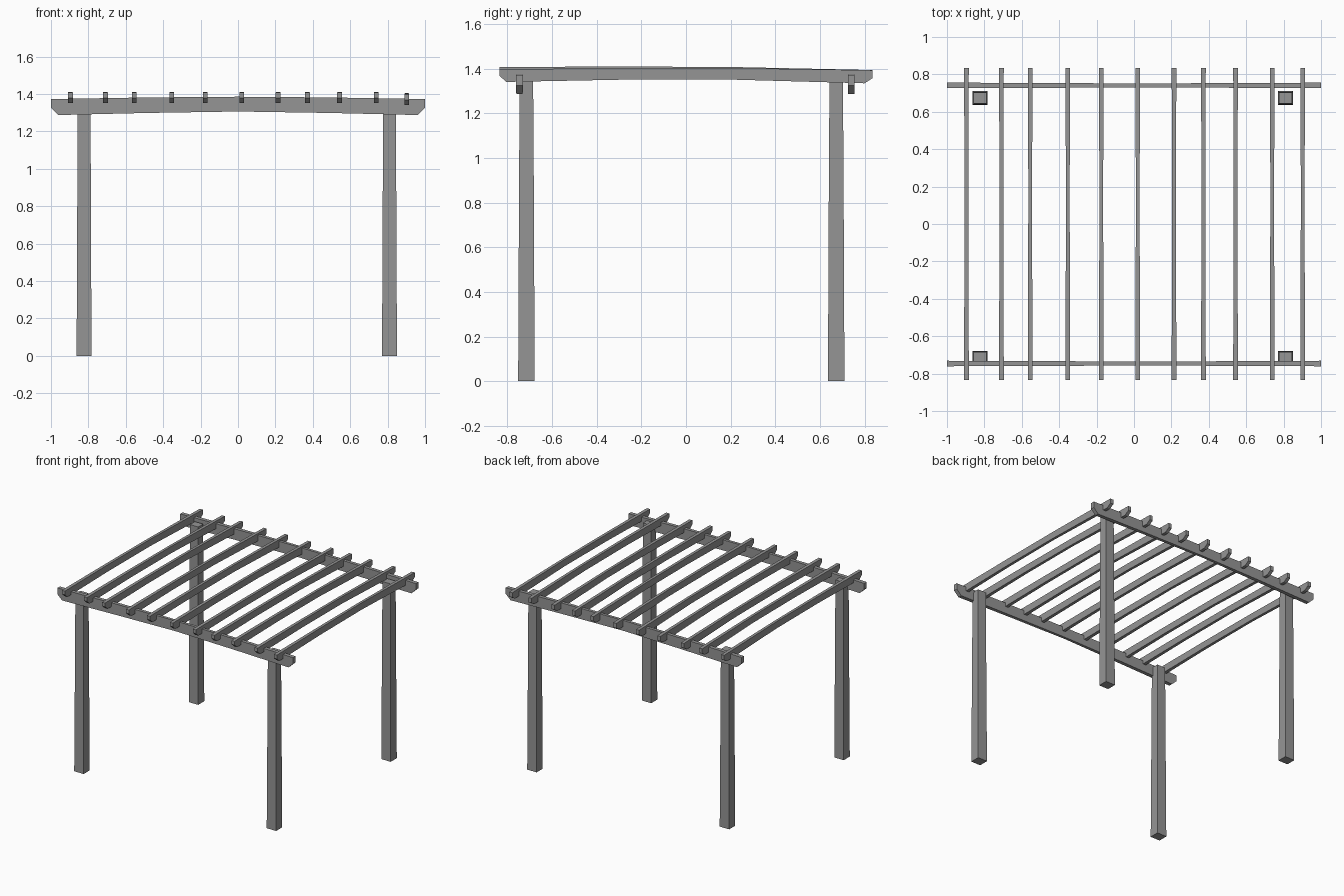
import bpy
import bmesh
from mathutils import Vector

cube = bpy.data.objects.get("Cube")
if cube:
    bpy.data.objects.remove(cube, do_unlink=True)

# Single weathered grey for all the timber
grey = bpy.data.materials.new("weathered_grey")
grey.use_nodes = True
colour = (0.3, 0.3, 0.3, 1)
grey.diffuse_color = colour
grey.node_tree.nodes["Principled BSDF"].inputs["Base Color"].default_value = colour


def loft(name, rings):
    """Skin a row of four-cornered rings and cap both ends."""
    bm = bmesh.new()
    loops = [[bm.verts.new(p) for p in ring] for ring in rings]
    for a, b in zip(loops, loops[1:]):
        for i in range(4):
            j = (i + 1) % 4
            bm.faces.new((a[i], a[j], b[j], b[i]))
    bm.faces.new(loops[0])
    bm.faces.new(loops[-1])
    bmesh.ops.recalc_face_normals(bm, faces=bm.faces)
    mesh = bpy.data.meshes.new(name)
    bm.to_mesh(mesh)
    bm.free()
    mesh.materials.append(grey)
    obj = bpy.data.objects.new(name, mesh)
    bpy.context.collection.objects.link(obj)
    return obj


def timber(name, stations, centre, along_x):
    """Plank from (distance, bottom, top, thickness) stations."""
    rings = []
    for d, low, high, thick in stations:
        ring = []
        for side, z in ((-1, low), (1, low), (1, high), (-1, high)):
            c = centre + side * thick / 2
            ring.append(Vector((d, c, z) if along_x else (c, d, z)))
        rings.append(ring)
    loft(name, rings)


def post(name, x, y):
    """Square post, slightly tapered by hand."""
    rings = []
    for z, half_x, half_y in ((0, .04, .037), (.45, .038, .035),
                              (.9, .036, .033), (1.36, .035, .03)):
        rings.append([(x + sx * half_x, y + sy * half_y, z)
                      for sx, sy in ((-1, -1), (1, -1), (1, 1), (-1, 1))])
    loft(name, rings)


# Four posts
for side, x in (("right", -.823), ("left", .81)):
    post("front_" + side + "_post", x, -.715)
    post("back_" + side + "_post", x, .673)

# Two gently bowed beams with clipped lower ends
beam_stations = [(-1, 1.325, 1.372, .03), (-.96, 1.287, 1.373, .029),
                 (-.5, 1.298, 1.381, .027), (0, 1.306, 1.385, .02),
                 (.5, 1.298, 1.381, .025), (.96, 1.287, 1.373, .029),
                 (1, 1.325, 1.372, .03)]
for name, y in (("front_beam", -.746), ("back_beam", .741)):
    timber(name, beam_stations, y, True)

# Eleven bowed rafters resting across the beams; the last sits lower
rafter_stations = [(-.835, 1.378, 1.407, .026), (-.805, 1.351, 1.408, .026),
                   (-.3, 1.358, 1.41, .022), (.2, 1.356, 1.408, .02),
                   (.8, 1.336, 1.395, .025), (.835, 1.358, 1.394, .026)]
rafter_x = (-.896, -.709, -.555, -.354, -.175, .02,
            .214, .371, .543, .739, .902)
for i, x in enumerate(rafter_x):
    drop = .011 if i == len(rafter_x) - 1 else 0
    stations = []
    for d, low, high, thick in rafter_stations:
        sink = drop * (1 - d) / 2
        stations.append((d, low - sink, high - sink, thick))
    timber("rafter_" + str(i + 1), stations, x, False)
